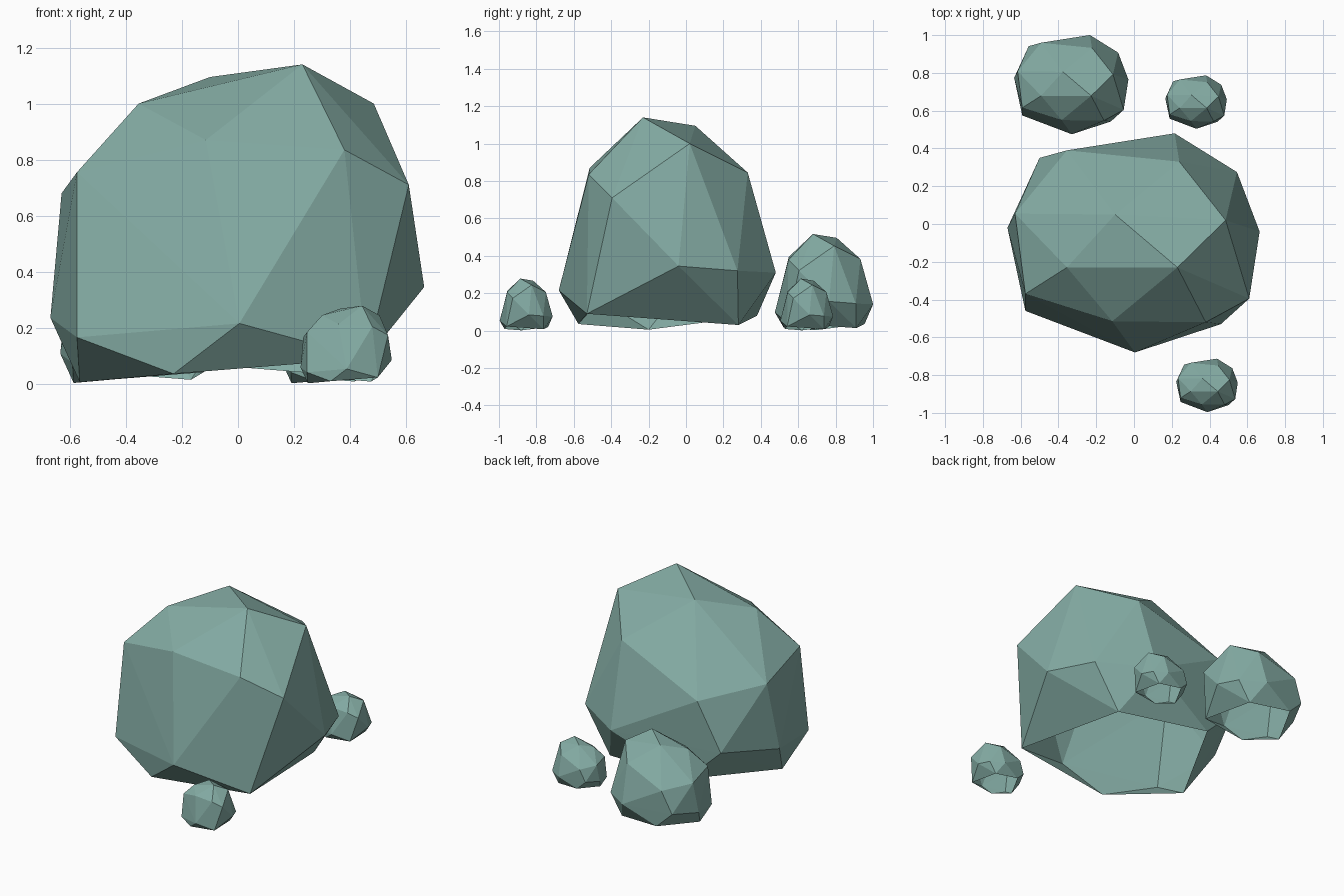
import bpy, bmesh

if "Cube" in bpy.data.objects:
    bpy.data.objects.remove(bpy.data.objects["Cube"])

# Corner points of the faceted boulder, from the crown down to the open rim
CORNERS = [
    # crown
    (0.23, -0.23, 1.14), (-0.10, 0.05, 1.095), (0.485, 0.02, 1.0), (-0.355, -0.23, 1.0),
    # shoulder
    (-0.115, -0.515, 0.87), (0.38, -0.52, 0.835), (0.61, -0.395, 0.71), (0.24, 0.33, 0.845),
    (-0.355, 0.39, 0.62), (-0.63, 0.055, 0.68), (-0.575, -0.37, 0.755),
    # waist
    (0.665, -0.04, 0.345), (0.545, 0.275, 0.32), (0.215, 0.48, 0.31), (-0.50, 0.35, 0.30),
    (-0.67, -0.02, 0.235), (-0.575, -0.46, 0.165), (0.005, -0.68, 0.215),
]
RIM = [
    (0.46, -0.53, 0.09), (-0.23, -0.575, 0.035), (-0.565, -0.20, 0.005),
    (-0.27, 0.38, 0.08), (0.36, 0.28, 0.03),
]

mat = bpy.data.materials.new("stone")
mat.diffuse_color = (0.23, 0.41, 0.37, 1)
mat.use_nodes = True
mat.node_tree.nodes["Principled BSDF"].inputs["Base Color"].default_value = mat.diffuse_color


def rock_mesh():
    bm = bmesh.new()
    for c in CORNERS:
        bm.verts.new(c)
    rim = {bm.verts.new(c) for c in RIM}
    hull = bmesh.ops.convex_hull(bm, input=bm.verts[:])
    loose = [g for g in hull["geom_interior"] if isinstance(g, bmesh.types.BMVert)]
    bmesh.ops.delete(bm, geom=loose, context='VERTS')
    bmesh.ops.recalc_face_normals(bm, faces=bm.faces[:])
    # the underside is open
    base = [f for f in bm.faces if all(v in rim for v in f.verts)]
    bmesh.ops.delete(bm, geom=base, context='FACES')
    mesh = bpy.data.meshes.new("rock")
    bm.to_mesh(mesh)
    bm.free()
    mesh.materials.append(mat)
    return mesh


# The same rock at three sizes: name, x, y, scale
ROCKS = [
    ("boulder", 0, 0, 1.0),
    ("medium_rock", -0.331, 0.783, 0.453),
    ("small_rock_back", 0.329, 0.67, 0.244),
    ("small_rock_front", 0.387, -0.83, 0.244),
]
mesh = rock_mesh()
for name, x, y, s in ROCKS:
    ob = bpy.data.objects.new(name, mesh)
    ob.location = (x, y, 0)
    ob.scale = (s, s, s)
    bpy.context.collection.objects.link(ob)
